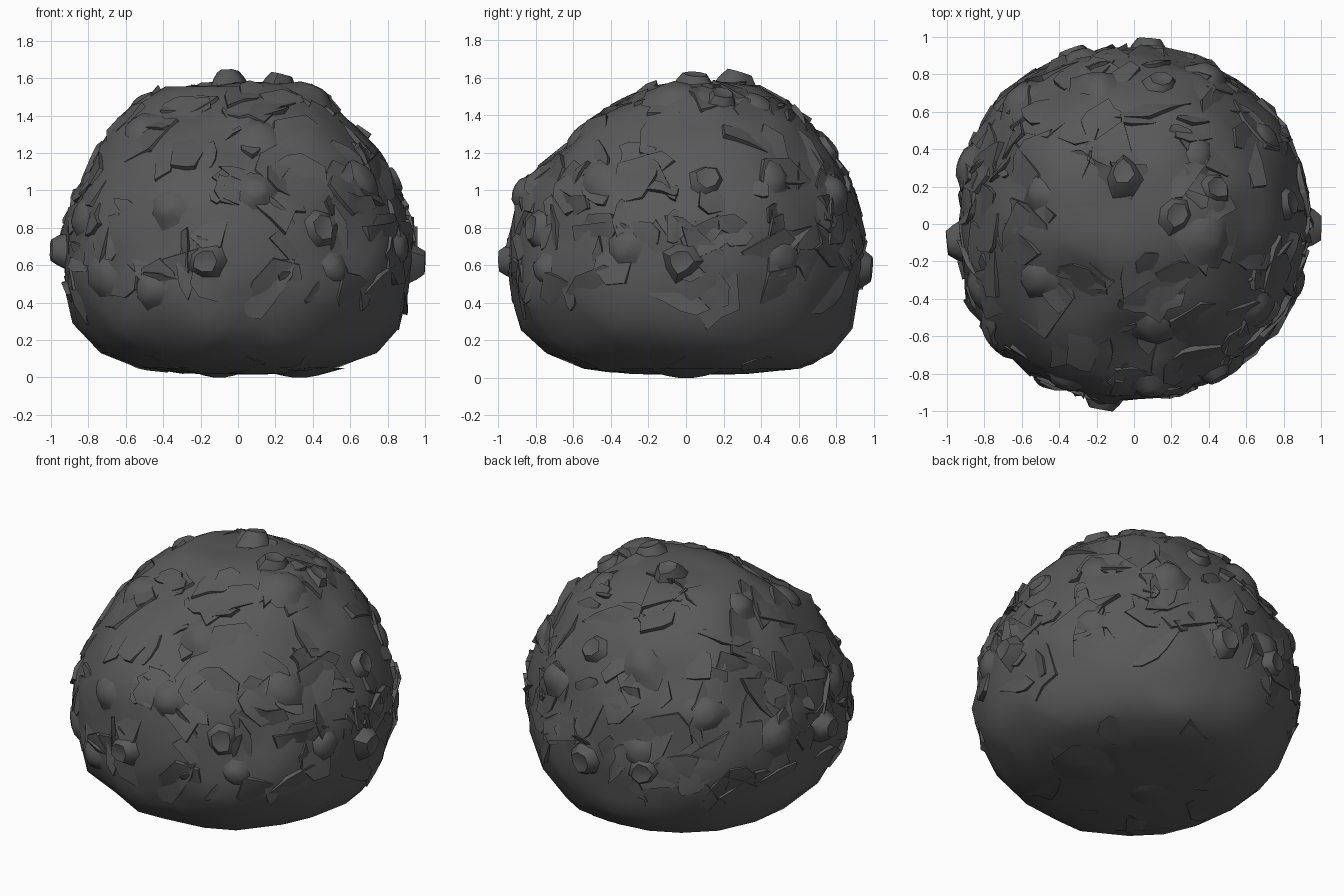
import bpy, bmesh, math, random
from mathutils import Vector, noise
from mathutils.bvhtree import BVHTree

random.seed(11)
cube = bpy.data.objects.get("Cube")
if cube:
    bpy.data.objects.remove(cube, do_unlink=True)

# Dark stone material
stone = bpy.data.materials.new("dark grey stone")
stone.use_nodes = True
colour = (0.1, 0.1, 0.1, 1)
stone.diffuse_color = colour
stone.node_tree.nodes["Principled BSDF"].inputs["Base Color"].default_value = colour


def finish(bm, name, angle):
    bmesh.ops.recalc_face_normals(bm, faces=bm.faces)
    mesh = bpy.data.meshes.new(name)
    bm.to_mesh(mesh)
    bm.free()
    mesh.materials.append(stone)
    obj = bpy.data.objects.new(name, mesh)
    bpy.context.collection.objects.link(obj)
    bpy.ops.object.select_all(action="DESELECT")
    obj.select_set(True)
    bpy.context.view_layer.objects.active = obj
    bpy.ops.object.shade_smooth_by_angle(angle=math.radians(angle))


def bridge(bm, low, high):
    for k in range(len(low)):
        n = (k + 1) % len(low)
        bm.faces.new((low[k], low[n], high[n], high[k]))


def fan(bm, ring, tip):
    for k in range(len(ring)):
        bm.faces.new((ring[k], ring[(k + 1) % len(ring)], tip))


# Boulder body: rows of height, half width, half depth, depth shift
ROWS = [(0.02, 0.28, 0.3, 0.02), (0.05, 0.53, 0.58, 0.03), (0.13, 0.73, 0.76, 0.02),
        (0.28, 0.86, 0.87, 0), (0.45, 0.92, 0.93, 0), (0.62, 0.94, 0.94, 0.01),
        (0.8, 0.92, 0.93, 0), (1.0, 0.86, 0.89, 0.01), (1.2, 0.76, 0.75, 0.04),
        (1.36, 0.64, 0.61, 0.07), (1.48, 0.52, 0.42, 0.09), (1.555, 0.39, 0.29, 0.1)]
SIDES = 20
CORE = Vector((0, 0, 0.65))

bm = bmesh.new()
rings = []
for i, (z, rx, ry, shift) in enumerate(ROWS):
    ring = []
    for k in range(SIDES):
        a = math.tau * (k + 0.5 * (i % 2)) / SIDES + random.uniform(-0.05, 0.05)
        c, s = math.cos(a), math.sin(a)
        # The right side is squarer at its corners
        corner = 1 + (0.09 if c < 0 else 0.01) * abs(c * s)
        p = Vector((rx * c * corner, ry * s * corner + shift, z))
        bump = 1 + noise.noise(p * 3) * 0.025 + random.uniform(-0.012, 0.012)
        drop = random.uniform(-0.03, 0.03) if 2 < i < len(ROWS) - 2 else 0
        ring.append(bm.verts.new((p.x * bump, p.y * bump, z + drop)))
    rings.append(ring)
for low, high in zip(rings, rings[1:]):
    bridge(bm, low, high)
fan(bm, rings[0], bm.verts.new((0.1, 0, 0.015)))
fan(bm, rings[-1], bm.verts.new((0.02, 0.08, 1.6)))
bmesh.ops.triangulate(bm, faces=bm.faces)
bmesh.ops.subdivide_edges(bm, edges=bm.edges, cuts=1, use_grid_fill=True)

# Hollows pressed into the body
HOLLOWS = [(-0.36, -0.85, 0.74), (0.15, -0.9, 0.4), (0.15, -0.65, 1.25), (-0.05, -0.6, 1.35),
           (0.4, 0.3, 1.5), (-0.1, 0.1, 1.6), (-0.3, -0.35, 1.5), (0.75, -0.25, 1.25),
           (0.9, 0.5, 0.65), (-0.8, -0.35, 0.75), (-0.75, 0.4, 1.0), (0.3, 0.85, 0.9),
           (-0.4, 0.7, 1.1), (0.6, 0.1, 1.4), (0.6, -0.7, 0.75), (-0.6, 0.2, 1.35)]
for target in HOLLOWS:
    for v in bm.verts:
        near = 1 - (v.co - Vector(target)).length / 0.2
        if near > 0:
            v.co += (CORE - v.co).normalized() * 0.05 * near
tree = BVHTree.FromBMesh(bm)
finish(bm, "boulder_body", 40)


def surface(target):
    ray = (Vector(target) - CORE).normalized()
    hit = tree.ray_cast(CORE + ray * 3, -ray)[0]
    return hit, ray


# Shards: jagged tilted plates that follow the surface and sink in on one side
def shard(bm, centre, ray, length, width, height):
    side = ray.orthogonal().normalized()
    up = ray.cross(side)
    turn, tilt = random.uniform(0, math.tau), random.uniform(0, math.tau)
    count = random.randint(5, 9)
    top, base = [], []
    for k in range(count):
        a = math.tau * k / count + random.uniform(-0.3, 0.3)
        reach = random.uniform(0.5, 1.1)
        u, v = length * reach * math.cos(a), width * reach * math.sin(a)
        flat = (side * (u * math.cos(turn) - v * math.sin(turn))
                + up * (u * math.sin(turn) + v * math.cos(turn)))
        lift = height * (0.15 + math.cos(a - tilt))
        for verts, grow, rise in ((top, 0.92, lift), (base, 1, lift - 0.06)):
            spot, out = surface(centre + flat * grow)
            verts.append(bm.verts.new(spot + out * rise))
    bridge(bm, base, top)
    fan(bm, top, bm.verts.new(centre + ray * height * 0.3))


bm = bmesh.new()
for k in range(210):
    z = random.uniform(-0.25, 0.97)
    a = random.uniform(0, math.tau)
    flat = math.sqrt(1 - z * z)
    spot, ray = surface(CORE + Vector((flat * math.cos(a), flat * math.sin(a), z)))
    size = random.uniform(0.09, 0.28)
    shard(bm, spot, ray, size, size * random.uniform(0.35, 0.8), random.uniform(0.012, 0.032))
# Broad thin flakes on the underside
for k in range(8):
    a = math.tau * k / 8
    spot, ray = surface((0.5 * math.cos(a), 0.5 * math.sin(a), 0.1))
    shard(bm, spot, ray, 0.25, 0.12, 0.008)
finish(bm, "rock_shards", 55)


# Studs: irregular turned bumps, given as (radius factor, depth) rings
def stud(bm, tip, ray, radius, profile):
    spin = ray.to_track_quat("Z", "Y")
    spread = [random.uniform(0.8, 1.15) for k in range(7)]
    rings = []
    for scale, depth in profile:
        rings.append([bm.verts.new(tip + spin @ Vector((
            radius * scale * spread[k] * math.cos(math.tau * k / 7),
            radius * scale * spread[k] * math.sin(math.tau * k / 7),
            depth))) for k in range(7)])
    for low, high in zip(rings, rings[1:]):
        bridge(bm, low, high)
    bm.faces.new(rings[-1])


# Rounded lumps that blend into the surface
LUMP = [(1.8, -0.07), (1.2, -0.035), (0.85, -0.01), (0.4, 0)]
LUMPS = [(0.53, -0.78, 0.57), (0.1, -0.9, 1.0), (-0.46, -0.8, 0.47), (-0.36, -0.8, 0.9),
         (0.13, -0.6, 1.35), (-0.55, -0.3, 1.35), (0.85, -0.33, 0.7), (0.75, 0.5, 0.65),
         (-0.2, 0.72, 1.2), (0.35, 0.4, 1.5), (-0.5, 0.17, 1.45), (0.4, -0.05, 1.5),
         (-0.6, 0.65, 0.95), (-0.85, 0.3, 0.75), (0.4, 0.8, 1.0), (-0.3, 0.9, 0.7),
         (0.65, -0.45, 1.05), (-0.8, -0.35, 0.85), (0.75, 0.5, 1.1), (-0.7, -0.6, 0.55)]
bm = bmesh.new()
for target in LUMPS:
    spot, ray = surface(target)
    stud(bm, spot + ray * 0.035, ray, random.uniform(0.07, 0.1), LUMP)
finish(bm, "rounded_lumps", 75)

# Blunt knobs with a shallow hollow in the end
KNOB = [(1.7, -0.13), (1.15, -0.04), (0.8, 0), (0.4, -0.008)]
bm = bmesh.new()
for tip in ((-1, -0.1, 0.68), (1, -0.03, 0.62), (-0.18, -0.99, 0.62), (0.08, 0.99, 0.58),
            (-0.06, 0.28, 1.63), (0.23, 0.05, 1.62), (-0.33, 0.94, 0.6), (0.46, -0.83, 0.8),
            (0.85, 0.12, 1.07), (0.45, 0.2, 1.52), (0.15, 0.78, 1.24)):
    point = Vector(tip)
    stud(bm, point, (point - CORE).normalized(), 0.08, KNOB)
finish(bm, "blunt_knobs", 60)

# Low bulges the boulder rests on
FOOT = [(2.5, 0.05), (1, 0.01), (0.4, 0)]
bm = bmesh.new()
for x in (-0.1, 0.33):
    stud(bm, Vector((x, 0, 0)), Vector((0, 0, 1)), 0.1, FOOT)
finish(bm, "resting_bulges", 60)
